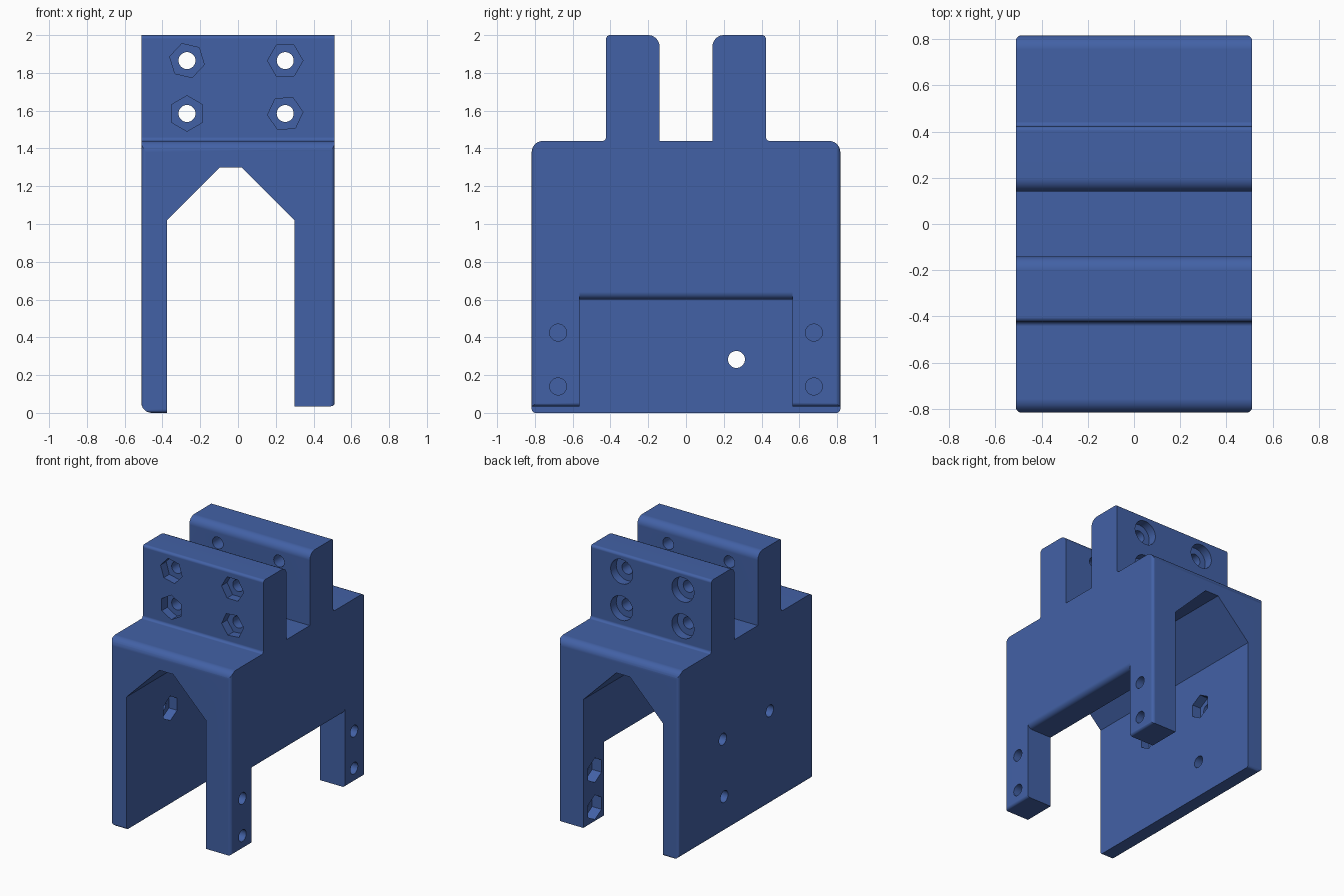
import bpy, bmesh, math
from mathutils import Vector

if "Cube" in bpy.data.objects:
    bpy.data.objects.remove(bpy.data.objects["Cube"])

X, Y = 0.512, 0.817      # half width and half depth


def rounded(points, seg=6):
    """Corner list (a, b, radius) -> outline with filleted corners."""
    out, n = [], len(points)
    for i, (a, b, r) in enumerate(points):
        p = Vector((a, b))
        if r == 0:
            out.append(p)
            continue
        d1 = (Vector(points[i - 1][:2]) - p).normalized()
        d2 = (Vector(points[(i + 1) % n][:2]) - p).normalized()
        half = d1.angle(d2) / 2
        c = p + (d1 + d2).normalized() * r / math.sin(half)
        s = p + d1 * r / math.tan(half) - c
        e = p + d2 * r / math.tan(half) - c
        total = s.angle(e)
        for k in range(seg + 1):
            t = k / seg
            out.append(c + (s * math.sin((1 - t) * total) + e * math.sin(t * total)) / math.sin(total))
    return out


def prism(name, outline, axis, lo, hi):
    """Extrude a 2D outline along the given axis."""
    def place(p, h):
        return {"X": (h, p[0], p[1]), "Y": (p[0], h, p[1]), "Z": (p[0], p[1], h)}[axis]
    bm = bmesh.new()
    rings = [[bm.verts.new(place(p, h)) for p in outline] for h in (lo, hi)]
    n = len(outline)
    for ring in rings:
        bm.faces.new(ring)
    for i in range(n):
        j = (i + 1) % n
        bm.faces.new((rings[0][i], rings[0][j], rings[1][j], rings[1][i]))
    bmesh.ops.recalc_face_normals(bm, faces=bm.faces)
    me = bpy.data.meshes.new(name)
    bm.to_mesh(me)
    bm.free()
    ob = bpy.data.objects.new(name, me)
    bpy.context.collection.objects.link(ob)
    return ob


def ngon(c, r, sides, turn=0):
    return [(c[0] + r * math.cos(math.radians(turn) + math.tau * k / sides),
             c[1] + r * math.sin(math.radians(turn) + math.tau * k / sides)) for k in range(sides)]


def boolean(ob, tool, op="DIFFERENCE"):
    tool.hide_render = True
    m = ob.modifiers.new("bool", "BOOLEAN")
    m.operation, m.object, m.solver = op, tool, "EXACT"
    bpy.context.view_layer.objects.active = ob
    bpy.ops.object.modifier_apply(modifier=m.name)
    bpy.data.objects.remove(tool)


def drill(c, axis, lo, hi, r=0.045):
    boolean(body, prism("hole_cutter", ngon(c, r, 32), axis, lo, hi))


def pocket(c, axis, lo, hi, sides=6, turn=30, r=0.094):
    boolean(body, prism("pocket_cutter", ngon(c, r, sides, turn), axis, lo, hi))


# Side profile: body with two upright clamp jaws
half = [(Y, 0, .02), (Y, 1.44, .06), (.423, 1.44, .02), (.423, 2, .02), (.14, 2, .06), (.14, 1.44, 0)]
side = half + [(-a, b, r) for a, b, r in reversed(half)]
body = prism("clamp_bracket", rounded(side), "X", -0.7, 0.7)

# Front profile: saddle tunnel with sloped roof, right wall slightly shorter
front = [(-X, 0, .055), (-.375, 0, 0), (-.375, 1.02, 0), (-.095, 1.3, 0), (.02, 1.3, 0), (.3, 1.02, 0),
         (.3, .035, 0), (X, .035, .02), (X, 2.2, 0), (-X, 2.2, 0)]
boolean(body, prism("front_outline", rounded(front), "Y", -1, 1), "INTERSECT")

# Rounded upright corners
plan = [(-X, -Y, .025), (X, -Y, .025), (X, Y, .025), (-X, Y, .025)]
boolean(body, prism("plan_outline", rounded(plan, 4), "Z", -0.5, 2.5), "INTERSECT")

# Window in the right wall, with a rounded outer lip, leaving two legs
arc = [(X - .04 + .04 * math.cos(t), .64 + .04 * math.sin(t))
       for t in (-math.pi / 2 * k / 6 for k in range(7))]
boolean(body, prism("window_cutter", [(.1, .6), (.1, -.2), (.7, -.2), (.7, .64)] + arc, "Y", -.565, .565))

# Jaw bolts: nut pockets in front, round counterbores behind
for c, turn in (((-.27, 1.865), 47), ((.25, 1.865), 0), ((-.27, 1.585), 30), ((.25, 1.585), 5)):
    drill(c, "Y", -1, 1)
    pocket(c, "Y", -.6, -.355, turn=turn)
    pocket(c, "Y", .355, .6, sides=32)

# Leg bolts: nut pockets on the inner face
for y in (-.677, .677):
    for z in (.14, .425):
        drill((y, z), "X", .1, .7)
        pocket((y, z), "X", .2, .38)

# Left wall bolts with inner nut pockets, plus one plain hole
for y in (-.285, .285):
    drill((y, .73), "X", -.7, -.2)
    pocket((y, .73), "X", -.445, -.3)
drill((.267, .283), "X", -.7, -.2)

# Blue plastic
mat = bpy.data.materials.new("blue_plastic")
mat.diffuse_color = (0.055, 0.12, 0.38, 1)
mat.use_nodes = True
mat.node_tree.nodes["Principled BSDF"].inputs["Base Color"].default_value = mat.diffuse_color
body.data.materials.clear()
body.data.materials.append(mat)
for p in body.data.polygons:
    p.material_index = 0

bpy.ops.object.select_all(action="DESELECT")
body.select_set(True)
bpy.context.view_layer.objects.active = body
bpy.ops.object.shade_smooth_by_angle(angle=math.radians(30))
wn = body.modifiers.new("weighted_normals", "WEIGHTED_NORMAL")
wn.keep_sharp = True
